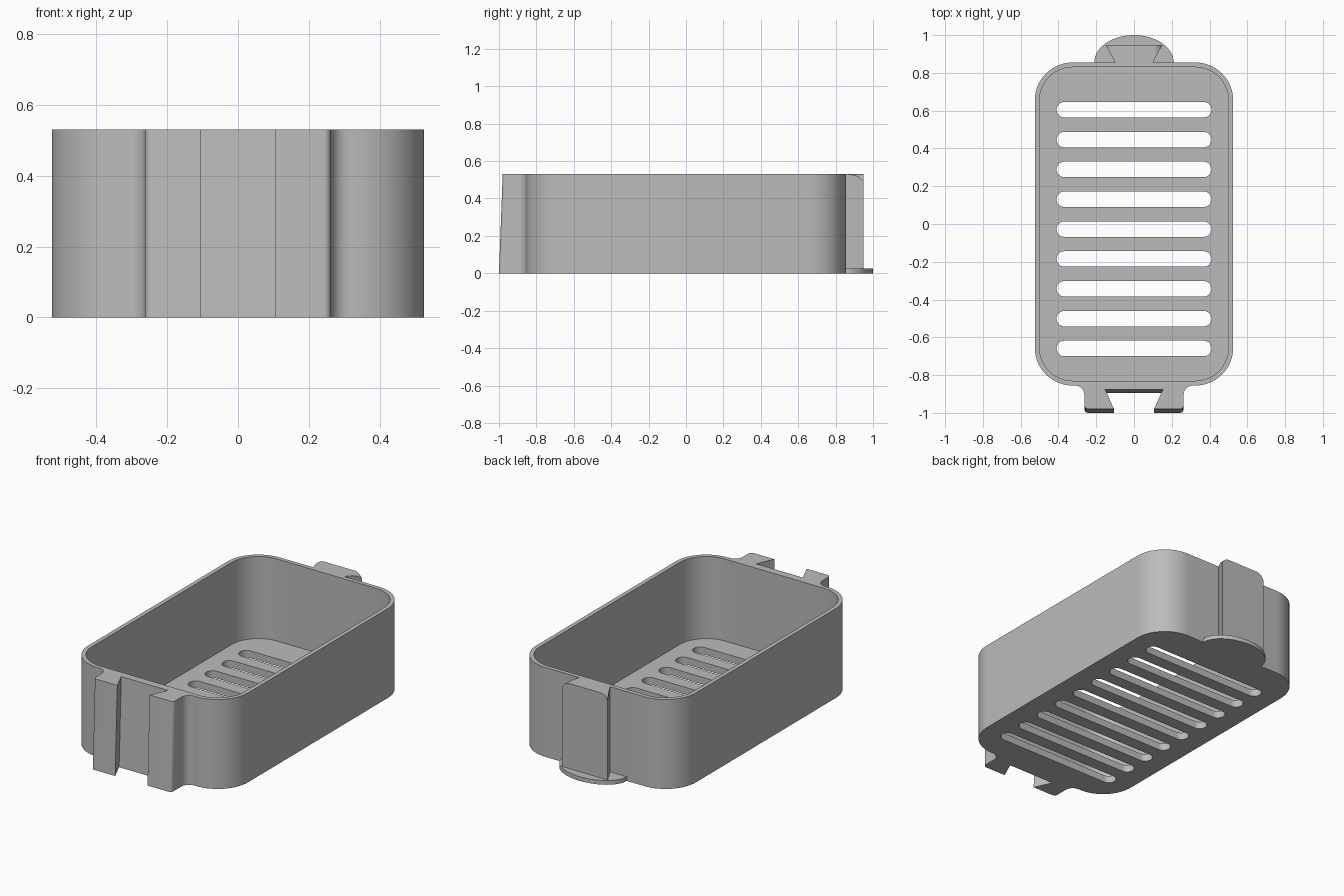
import bpy
import bmesh
from math import sin, cos, pi, radians

cube = bpy.data.objects.get("Cube")
if cube:
    bpy.data.objects.remove(cube, do_unlink=True)

HEIGHT = 0.53
HALF_X, HALF_Y = 0.525, 0.855
WALL, FLOOR = 0.025, 0.043

grey = bpy.data.materials.new("plain grey")
grey.use_nodes = True
grey.diffuse_color = (0.5, 0.5, 0.5, 1)
grey.node_tree.nodes["Principled BSDF"].inputs["Base Color"].default_value = (0.5, 0.5, 0.5, 1)


def arc(cx, cy, rx, ry, start, end, steps=12):
    """Points along an elliptical arc, angles in degrees."""
    angles = [radians(start + (end - start) * i / steps) for i in range(steps + 1)]
    return [(cx + rx * cos(a), cy + ry * sin(a)) for a in angles]


def rounded_rect(hx, hy, r, cy=0.0, steps=16):
    points = []
    for i, (sx, sy) in enumerate([(1, 1), (-1, 1), (-1, -1), (1, -1)]):
        points += arc(sx * (hx - r), cy + sy * (hy - r), r, r, i * 90, i * 90 + 90, steps)
    return points


def prism(name, points, low, high, along_y=False):
    """Extrude a closed outline along z, or an x-z outline along y."""
    bm = bmesh.new()
    place = (lambda u, v, w: (u, w, v)) if along_y else (lambda u, v, w: (u, v, w))
    face = bm.faces.new([bm.verts.new(place(u, v, low)) for u, v in points])
    top = bmesh.ops.extrude_face_region(bm, geom=[face])["geom"]
    move = place(0, 0, high - low)
    bmesh.ops.translate(bm, vec=move, verts=[g for g in top if isinstance(g, bmesh.types.BMVert)])
    bmesh.ops.remove_doubles(bm, verts=bm.verts, dist=1e-5)
    bmesh.ops.recalc_face_normals(bm, faces=bm.faces)
    mesh = bpy.data.meshes.new(name)
    bm.to_mesh(mesh)
    bm.free()
    mesh.materials.append(grey)
    obj = bpy.data.objects.new(name, mesh)
    bpy.context.collection.objects.link(obj)
    return obj


def boolean(obj, cutter, operation):
    mod = obj.modifiers.new("cut", "BOOLEAN")
    mod.operation, mod.solver, mod.object = operation, "EXACT", cutter
    bpy.context.view_layer.objects.active = obj
    bpy.ops.object.modifier_apply(modifier=mod.name)
    bpy.data.objects.remove(cutter, do_unlink=True)


def smooth(obj):
    bpy.ops.object.select_all(action="DESELECT")
    obj.select_set(True)
    bpy.context.view_layer.objects.active = obj
    bpy.ops.object.shade_smooth_by_angle(angle=radians(30))


# Open tray with a slotted floor
tray = prism("tray", rounded_rect(HALF_X, HALF_Y, 0.2), 0, HEIGHT)
pocket = prism("pocket_cutter", rounded_rect(HALF_X - WALL, HALF_Y - WALL, 0.175), FLOOR, HEIGHT + 0.1)
boolean(tray, pocket, "DIFFERENCE")
for i in range(9):
    slot = prism("slot_cutter", rounded_rect(0.41, 0.041, 0.041, 0.605 - 0.158 * i, 8), -0.1, 0.2)
    boolean(tray, slot, "DIFFERENCE")

# Front socket: flared dovetail groove between two arms
half = [(0.153, -0.876), (0.106, -0.98)]
half += arc(0.242, -0.96, 0.02, 0.02, -90, 0, 6)
half += arc(0.312, -0.905, 0.05, 0.05, 180, 90, 10)
outline = half + [(-x, y) for x, y in reversed(half)]
socket = prism("front_dovetail_socket", outline, 0, HEIGHT)
# The socket faces lean forward towards the bottom
for v in socket.data.vertices:
    if v.co.y < -0.87 and (v.co.y < -0.93 or abs(v.co.x) < 0.2):
        v.co.y -= 0.02 * (1 - v.co.z / HEIGHT)

# Back tongue: dovetail wedge with rounded upper corners
tongue = prism("back_dovetail_tongue",
               [(0.1, HALF_Y), (0.15, 0.948), (-0.15, 0.948), (-0.1, HALF_Y)], 0, HEIGHT)
profile = [(-0.2, -0.1), (0.2, -0.1), (0.2, 0.4), (0.151, 0.4)]
profile += arc(0.1, HEIGHT - 0.05, 0.051, 0.05, 0, 90, 10)
profile += arc(-0.1, HEIGHT - 0.05, 0.051, 0.05, 90, 180, 10)
profile += [(-0.151, 0.4), (-0.2, 0.4)]
boolean(tongue, prism("tongue_cutter", profile, 0.7, 1.1, True), "INTERSECT")

# Thin rounded stop plate under the tongue
plate = prism("back_stop_plate", arc(0, HALF_Y, 0.21, 0.145, 0, 180, 32), 0, 0.025)

for part in (tray, socket, tongue, plate):
    smooth(part)
